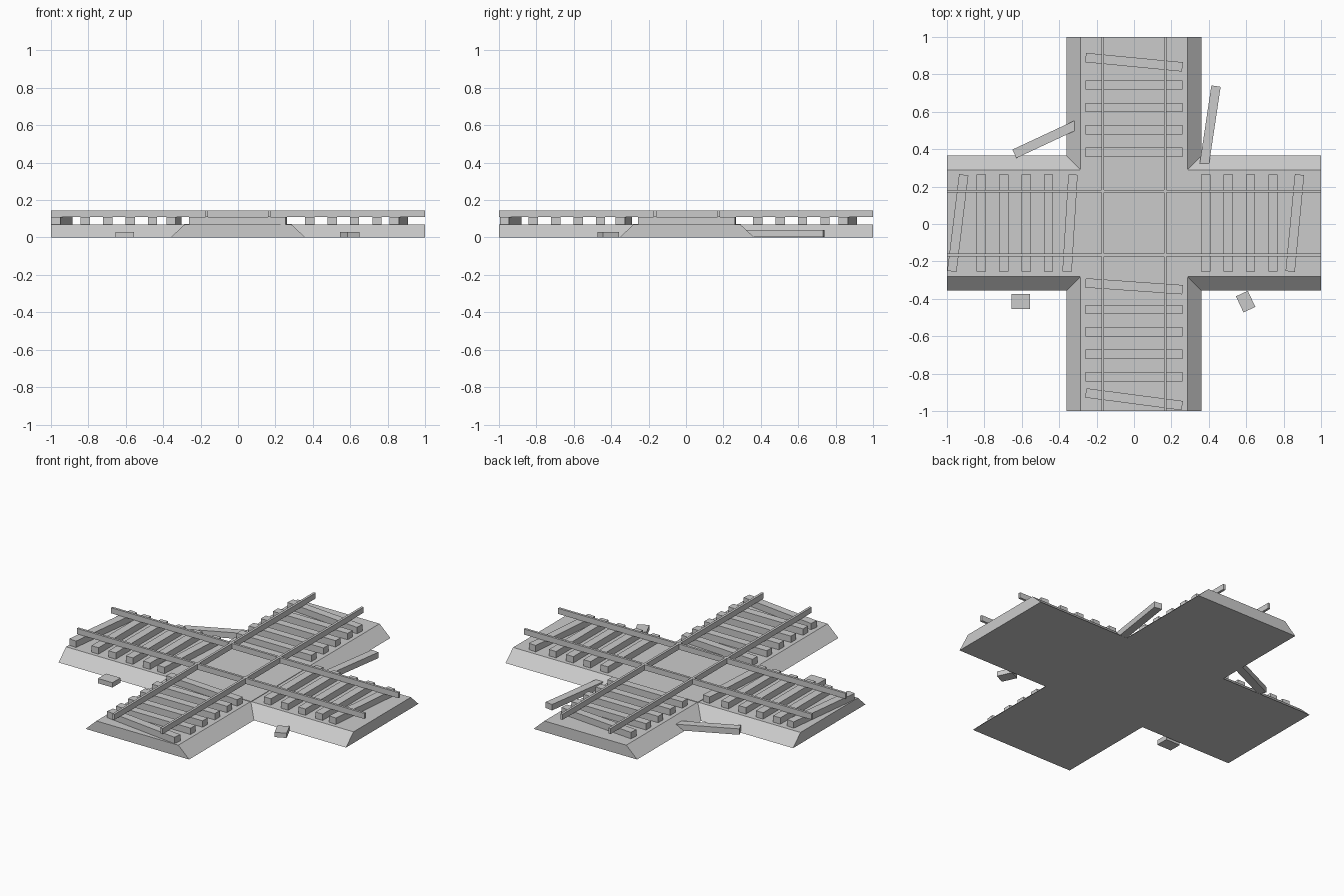
import bpy
import bmesh
from math import radians
from mathutils import Matrix, Vector

cube = bpy.data.objects.get("Cube")
if cube:
    bpy.data.objects.remove(cube, do_unlink=True)

grey = bpy.data.materials.new("plain_grey")
grey.use_nodes = True
grey.diffuse_color = (0.6, 0.6, 0.6, 1)
grey.node_tree.nodes["Principled BSDF"].inputs["Base Color"].default_value = (0.6, 0.6, 0.6, 1)

SHIFT = 0.005      # the crossing sits slightly towards the back
BED_TOP = 0.07
TIE_TOP = 0.11
RAIL_TOP = 0.145


def finish(name, bm):
    mesh = bpy.data.meshes.new(name)
    bmesh.ops.recalc_face_normals(bm, faces=bm.faces)
    bm.to_mesh(mesh)
    bm.free()
    mesh.materials.append(grey)
    obj = bpy.data.objects.new(name, mesh)
    bpy.context.collection.objects.link(obj)
    return obj


def box(name, x, y, z0, z1, length, width, turn=0):
    """Box centred on x, y and turned about the vertical, in degrees."""
    bm = bmesh.new()
    bmesh.ops.create_cube(bm, size=1)
    place = (Matrix.Translation((x, y, (z0 + z1) / 2))
             @ Matrix.Rotation(radians(turn), 4, 'Z')
             @ Matrix.Diagonal((length, width, z1 - z0, 1)))
    bmesh.ops.transform(bm, matrix=place, verts=bm.verts)
    return finish(name, bm)


def cross_ring(bm, half, z):
    """Plus-shaped outline with arms of the given half width."""
    ring = []
    for quarter in range(4):
        spin = Matrix.Rotation(radians(90 * quarter), 3, 'Z')
        for point in ((1, -half), (1, half), (half, half)):
            p = spin @ Vector((*point, z))
            if abs(p.y) < 0.99:
                p.y += SHIFT
            ring.append(bm.verts.new(p))
    return ring


# Gravel bed with sloping sides and square-cut ends
bm = bmesh.new()
low = cross_ring(bm, 0.36, 0)
high = cross_ring(bm, 0.285, BED_TOP)
bm.faces.new(list(reversed(low)))
bm.faces.new(high)
for i in range(len(low)):
    j = (i + 1) % len(low)
    bm.faces.new((low[i], low[j], high[j], high[i]))
finish("gravel_bed", bm)

# Thin square where the two beds meet
box("bed_centre", 0, SHIFT, BED_TOP - 0.002, BED_TOP + 0.003, 0.58, 0.58)

# Straight sleepers, evenly spaced on each arm
for start, step in ((0.383, 0.12), (-0.457, -0.12)):
    for n in range(4):
        pos = start + n * step
        box("sleeper_across", 0, pos, BED_TOP, TIE_TOP, 0.52, 0.05)
        box("sleeper_along", pos, SHIFT, BED_TOP, TIE_TOP, 0.05, 0.52)

# Crooked sleepers
for pos, turn in ((0.865, -5.5), (-0.333, -4), (-0.937, -7.5)):
    box("crooked_sleeper_across", 0, pos, BED_TOP, TIE_TOP, 0.52, 0.05, turn)
for pos, turn in ((0.86, -5.5), (-0.342, -3.5), (-0.942, -7)):
    box("crooked_sleeper_along", pos, SHIFT, BED_TOP, TIE_TOP, 0.05, 0.52, turn)

# Two pairs of crossing rails
for side in (-1, 1):
    box("rail_lengthwise", side * 0.167, 0, TIE_TOP, RAIL_TOP, 0.015, 2)
    box("rail_crosswise", 0, side * 0.17 + SHIFT, TIE_TOP, RAIL_TOP, 2, 0.015)

# Loose planks half buried in the bed
box("loose_plank_left", 0.4, 0.48, 0.003, 0.04, 0.05, 0.52, -8.5)
box("loose_plank_right", -0.404, 0.485, 0.003, 0.04, 0.52, 0.05, 25)

# Broken offcuts on the ground
box("offcut_right", -0.605, -0.415, 0, 0.03, 0.1, 0.08)
box("offcut_left", 0.597, -0.415, 0, 0.03, 0.07, 0.095, 25)
